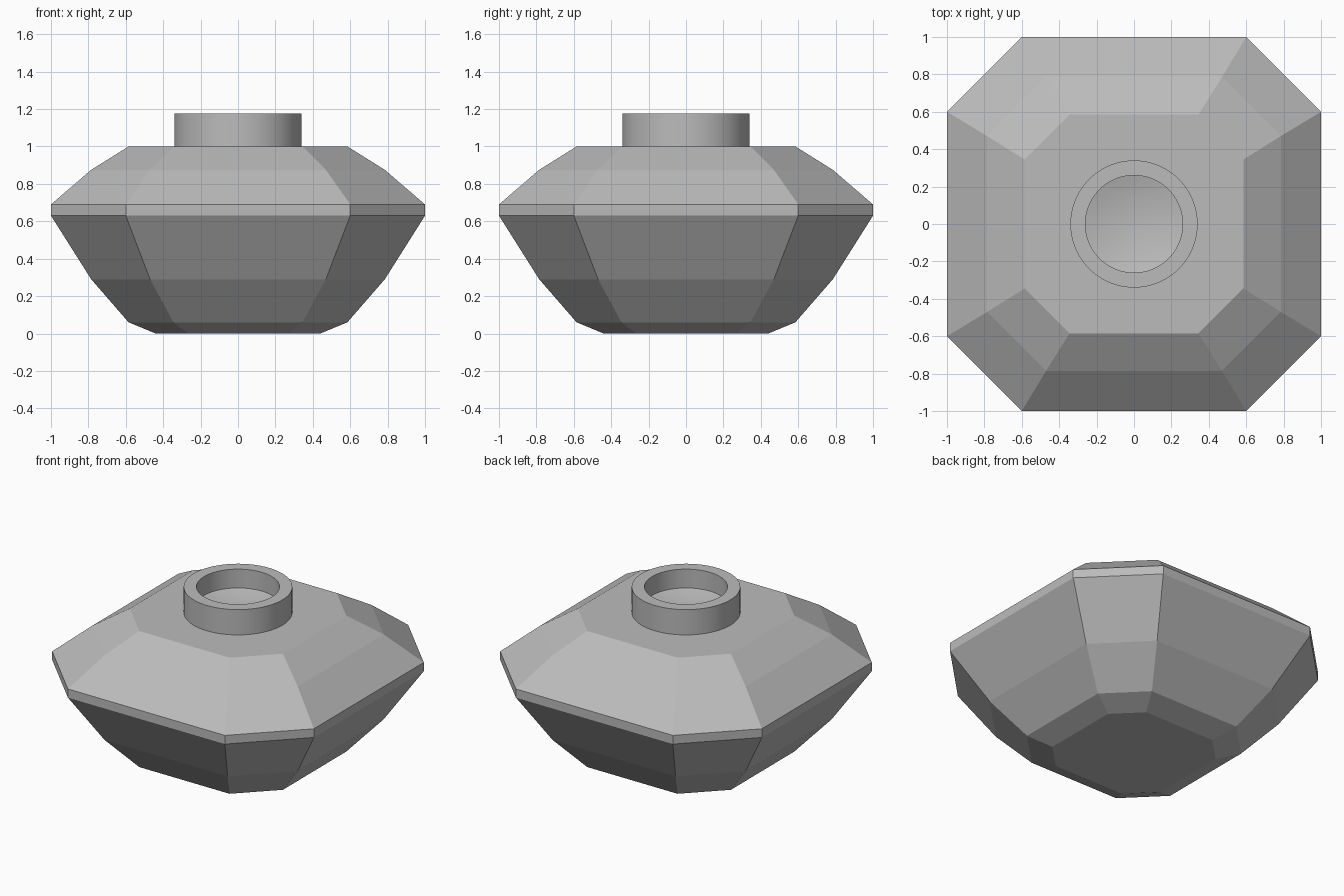
import bpy, bmesh, math

if "Cube" in bpy.data.objects:
    bpy.data.objects.remove(bpy.data.objects["Cube"], do_unlink=True)

grey = bpy.data.materials.new("plain grey")
grey.use_nodes = True
colour = (0.5, 0.5, 0.5, 1)
grey.diffuse_color = colour
grey.node_tree.nodes["Principled BSDF"].inputs["Base Color"].default_value = colour


def octagon(w, f, z):
    """Chamfered square: half width w, half length f of each straight side."""
    return [(f, -w, z), (w, -f, z), (w, f, z), (f, w, z),
            (-f, w, z), (-w, f, z), (-w, -f, z), (-f, -w, z)]


def circle(r, z, n=64):
    return [(r * math.cos(math.tau * i / n), r * math.sin(math.tau * i / n), z)
            for i in range(n)]


def loft(name, rings, smooth=False):
    """Skin a stack of rings and cap both ends."""
    bm = bmesh.new()
    loops = [[bm.verts.new(p) for p in ring] for ring in rings]
    n = len(rings[0])
    for a, b in zip(loops, loops[1:]):
        for i in range(n):
            j = (i + 1) % n
            bm.faces.new((a[i], a[j], b[j], b[i]))
    bm.faces.new(loops[0][::-1])
    bm.faces.new(loops[-1])
    bm.normal_update()
    mesh = bpy.data.meshes.new(name)
    bm.to_mesh(mesh)
    bm.free()
    mesh.materials.append(grey)
    obj = bpy.data.objects.new(name, mesh)
    bpy.context.collection.objects.link(obj)
    if smooth:
        bpy.ops.object.select_all(action="DESELECT")
        obj.select_set(True)
        bpy.context.view_layer.objects.active = obj
        bpy.ops.object.shade_smooth_by_angle(angle=math.radians(35))
    return obj


# Faceted body: base, flared sides, girdle band, sloping shoulders
body_profile = [(0.44, 0.27, 0), (0.585, 0.345, 0.06), (0.785, 0.47, 0.29),
                (1, 0.6, 0.63), (1, 0.6, 0.69), (0.785, 0.47, 0.875),
                (0.585, 0.345, 1)]
loft("body", [octagon(*level) for level in body_profile])

# Round neck with an open mouth and a shallow dished floor
floor_z, dish_depth, mouth = 1.045, 0.035, 0.26
neck_profile = [(0.34, 0.98), (0.34, 1.175), (mouth, 1.175), (mouth, floor_z)]
for k in (0.8, 0.6, 0.4, 0.2, 0.05):
    neck_profile.append((mouth * k, floor_z - dish_depth * (1 - k * k)))
loft("neck", [circle(r, z) for r, z in neck_profile], smooth=True)
